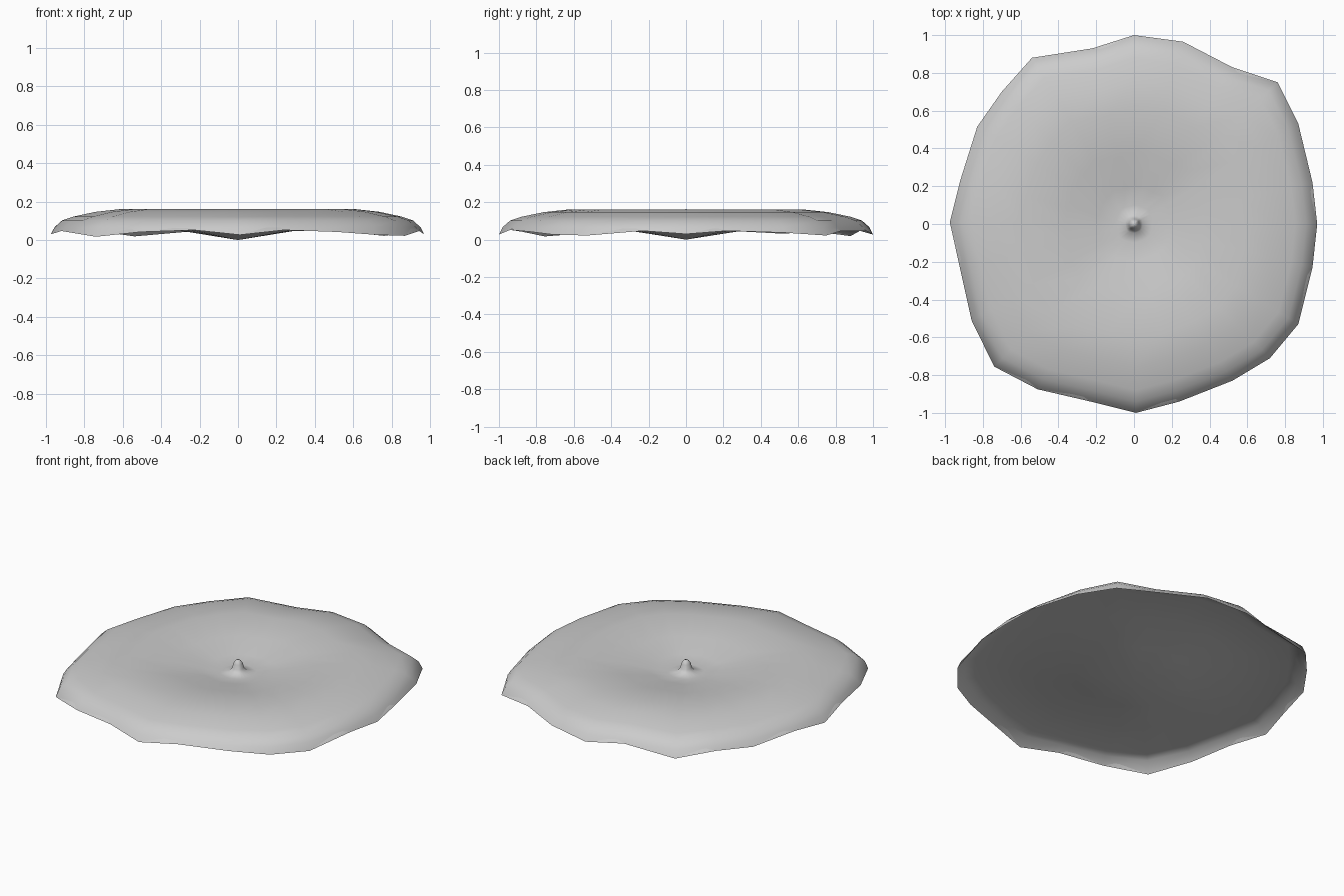
import bpy, bmesh

if "Cube" in bpy.data.objects:
    bpy.data.objects.remove(bpy.data.objects["Cube"])

# Irregular outline: x, y and height of the drooping hem
OUT = [(0, 1, .03), (.26, .965, .05), (.52, .83, .05), (.76, .75, .025),
       (.87, .53, .04), (.945, .22, .05), (.97, 0, .033), (.945, -.23, .05),
       (.87, -.53, .025), (.72, -.71, .03), (.52, -.83, .045), (.24, -.94, .055),
       (.01, -1, .03), (-.23, -.94, .055), (-.51, -.875, .045), (-.74, -.755, .02),
       (-.86, -.51, .04), (-.92, -.24, .05), (-.975, .01, .033), (-.92, .23, .05),
       (-.83, .515, .035), (-.70, .70, .045), (-.54, .88, .022), (-.22, .93, .05)]
HEM = None
# Section from the knob out over the top, round the hem and back underneath
PROFILE = [(.015, .160), (.026, .142), (.032, .115), (.048, .096), (.10, .088),
           (.20, .103), (.38, .135), (.62, .165), (.76, .150), (.88, .125),
           (.94, .105), (.98, .07), (1.0, HEM), (.955, .085), (.90, .095),
           (.62, .088), (.33, .055)]

bm = bmesh.new()
rings = []
for s, z in PROFILE:
    rings.append([bm.verts.new((x * s, y * s, h if z is HEM else z))
                  for x, y, h in OUT])
top = bm.verts.new((0, 0, .166))
bottom = bm.verts.new((0, 0, .003))
n = len(OUT)
for i in range(n):
    j = (i + 1) % n
    bm.faces.new((top, rings[0][i], rings[0][j]))
    bm.faces.new((bottom, rings[-1][j], rings[-1][i]))
    for a, b in zip(rings, rings[1:]):
        bm.faces.new((a[i], b[i], b[j], a[j]))
bmesh.ops.recalc_face_normals(bm, faces=bm.faces)

# Stand it on the ground
low = min(v.co.z for v in bm.verts)
bmesh.ops.translate(bm, verts=bm.verts, vec=(0, 0, -low))
me = bpy.data.meshes.new("draped_disc")
bm.to_mesh(me)
bm.free()
ob = bpy.data.objects.new("draped_disc", me)
bpy.context.collection.objects.link(ob)
bpy.context.view_layer.objects.active = ob
ob.select_set(True)
bpy.ops.object.shade_smooth_by_angle(angle=1.05)
